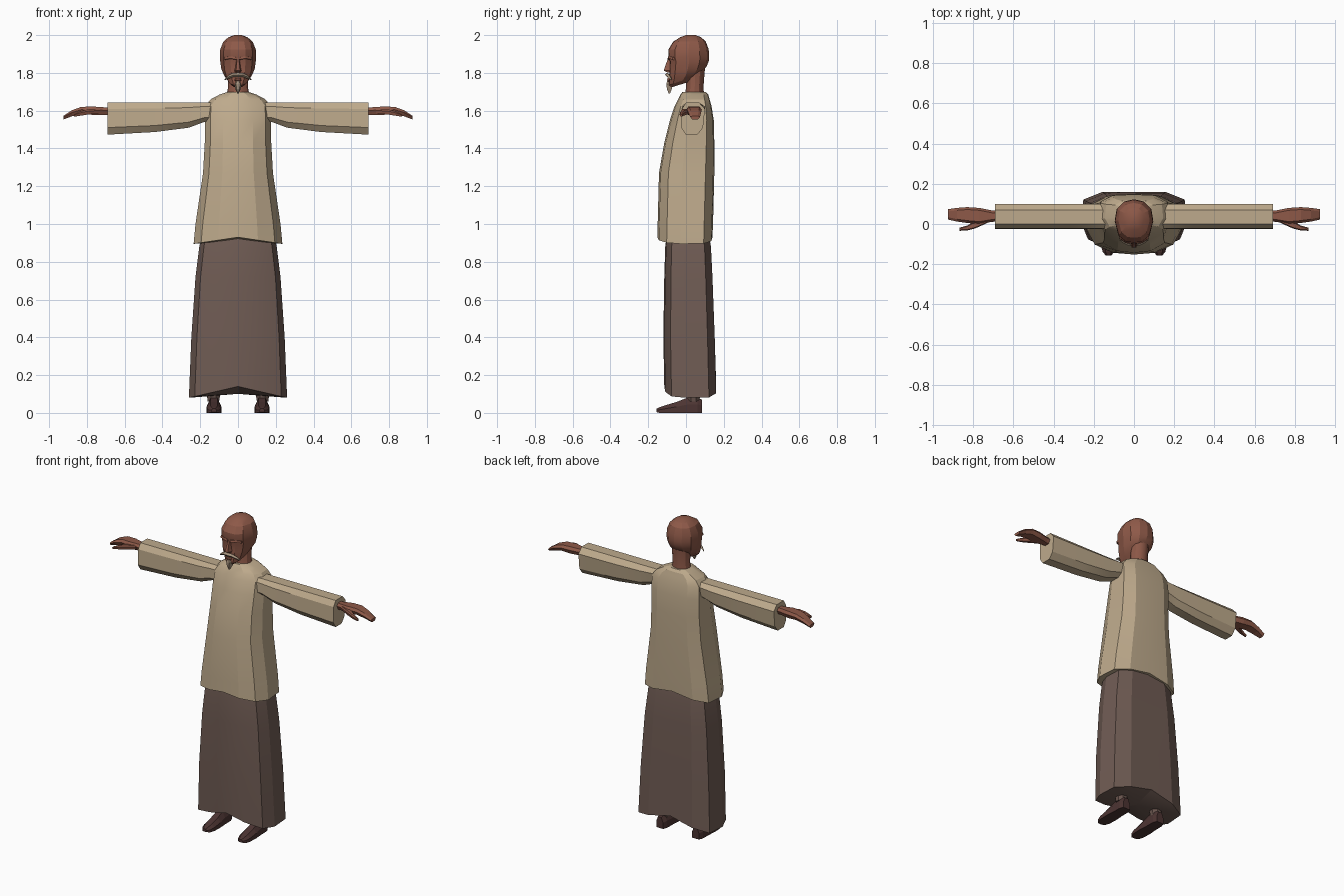
import bpy, bmesh, math
from mathutils import Vector


def lin(c):
    c /= 255
    return c / 12.92 if c <= 0.04045 else ((c + 0.055) / 1.055) ** 2.4


def mat(name, r, g, b):
    m = bpy.data.materials.new(name)
    m.diffuse_color = (lin(r), lin(g), lin(b), 1)
    return m


CLOTH = mat("tan cloth", 190, 170, 140)
SKIRT = mat("brown cloth", 112, 92, 84)
SKIN = mat("brown skin", 142, 89, 72)
SHOE = mat("dark leather", 76, 52, 50)
SOCK = mat("ankle wrap", 104, 84, 77)
WHISKER = mat("pale whiskers", 170, 150, 128)


def loft(name, rings, m, mirror=False, smooth=0):
    """Skin closed rings of points and cap both ends with fans."""
    bm = bmesh.new()
    rows = [[bm.verts.new(p) for p in r] for r in rings]
    n = len(rows[0])
    for a, b in zip(rows, rows[1:]):
        for i in range(n):
            j = (i + 1) % n
            bm.faces.new((a[i], a[j], b[j], b[i]))
    for row in (rows[0], rows[-1]):
        mid = bm.verts.new(sum((v.co for v in row), Vector()) / n)
        for i in range(n):
            bm.faces.new((row[i], row[(i + 1) % n], mid))
    if mirror:
        geo = bmesh.ops.duplicate(bm, geom=bm.verts[:] + bm.edges[:] + bm.faces[:])
        for v in geo["geom"]:
            if isinstance(v, bmesh.types.BMVert):
                v.co.x *= -1
    bmesh.ops.recalc_face_normals(bm, faces=bm.faces)
    me = bpy.data.meshes.new(name)
    bm.to_mesh(me)
    bm.free()
    me.materials.append(m)
    ob = bpy.data.objects.new(name, me)
    bpy.context.collection.objects.link(ob)
    if smooth:
        bpy.context.view_layer.objects.active = ob
        ob.select_set(True)
        bpy.ops.object.shade_smooth_by_angle(angle=math.radians(smooth))
        ob.select_set(False)
    return ob


def section(half, z, w, yf, yb, lift=0.0, tilt=0.0):
    """Symmetric ring: half holds (x, depth) as fractions, front centre to back centre.
    lift raises the centre of the hem, tilt raises the back."""
    pts = half + [(-x, d) for x, d in half[-2:0:-1]]
    return [(x * w, yf + d * (yb - yf),
             z + lift * max(0, 1 - abs(x)) + tilt * d) for x, d in pts]


# Clothes: broad front and back panels with narrow sides
BODY = [(0, 0), (.48, .02), (.88, .14), (1, .42), (.97, .86), (.6, 1), (0, 1)]
loft("skirt", [section(BODY, *r) for r in (
    (0.08, .26, -.115, .16, .06), (0.4, .247, -.12, .152), (0.72, .225, -.115, .14),
    (0.88, .205, -.11, .132), (0.95, .19, -.10, .12))], SKIRT, smooth=20)

TUNIC = [(0, 0), (.45, .03), (.83, .17), (1, .42), (.96, .84), (.6, .98), (0, 1)]
loft("tunic", [section(TUNIC, *r) for r in (
    (0.895, .235, -.152, .14, .035), (1.0, .225, -.15, .143), (1.27, .185, -.143, .15),
    (1.43, .176, -.115, .15), (1.55, .176, -.085, .147), (1.625, .172, -.06, .135),
    (1.66, .145, -.042, .125), (1.685, .098, -.03, .118), (1.70, .055, -.018, .105))],
    CLOTH, smooth=20)


# Sleeves hang lower towards the cuffs
def cuff(x, low, top=1.643):
    h = top - low
    return [(x, y, low + f * h) for y, f in (
        (0, 0), (.06, 0), (.09, .22), (.1, .8), (.07, 1), (0, 1), (-.022, .8), (-.025, .22))]


loft("sleeves", [cuff(x, z) for x, z in (
    (.12, 1.54), (.18, 1.54), (.26, 1.51), (.44, 1.487), (.692, 1.473))], CLOTH, True, 20)


# Hands: flat palms bending down at the fingertips, plus thumbs
def slab(x, y0, y1, z0, z1, c=.012):
    return [(x, y0 + c, z0), (x, y1 - c, z0), (x, y1, (z0 + z1) / 2 + .004),
            (x, y1 - c, z1), (x, y0 + c, z1), (x, y0, (z0 + z1) / 2 + .004)]


loft("hands", [slab(*r) for r in (
    (.66, .015, .065, 1.578, 1.618), (.71, .01, .068, 1.578, 1.618),
    (.77, .0, .08, 1.578, 1.622), (.83, .005, .084, 1.582, 1.62),
    (.88, .012, .08, 1.57, 1.602), (.925, .022, .074, 1.553, 1.572))], SKIN, True)
loft("thumbs", [slab(*r, .005) for r in (
    (.73, .005, .04, 1.585, 1.61), (.79, -.022, .015, 1.58, 1.608),
    (.83, -.032, -.008, 1.574, 1.598), (.868, -.034, -.018, 1.568, 1.58))], SKIN, True)

# Neck and head
ROUND = [(0, 0), (.5, .07), (.87, .25), (1, .5), (.87, .75), (.5, .93), (0, 1)]
loft("neck", [section(ROUND, *r) for r in (
    (1.66, .065, -.01, .1), (1.72, .053, .0, .092), (1.82, .055, .0, .1))], SKIN, smooth=30)
SKULL = [(0, 0), (.42, .02), (.8, .16), (1, .5), (.9, .77), (.5, .95), (0, 1)]
loft("head", [section(SKULL, *r) for r in (
    (1.722, .032, -.082, .03, 0, .035), (1.735, .055, -.092, .06, 0, .05),
    (1.765, .074, -.09, .088, 0, .045), (1.81, .088, -.088, .107, 0, .02),
    (1.86, .094, -.086, .12), (1.885, .096, -.094, .123), (1.925, .094, -.092, .12),
    (1.965, .078, -.068, .105), (1.989, .05, -.03, .08), (2.0, .02, .0, .05))],
    SKIN, smooth=22)


# Face: wedge nose and brow ridges
def box_ring(z, w, y0, y1):
    return [(-w, y1, z), (-w * .5, y0, z), (w * .5, y0, z), (w, y1, z)]


loft("nose", [box_ring(*r) for r in (
    (1.802, .02, -.098, -.07), (1.812, .022, -.118, -.07), (1.825, .018, -.114, -.07),
    (1.875, .01, -.096, -.07))], SKIN)
loft("brows", [[(x, y, z), (x, y - .012, z + .003), (x, y - .008, z + .014), (x, y + .01, z + .016)]
               for x, y, z in ((.008, -.087, 1.868), (.04, -.083, 1.874), (.072, -.062, 1.868))],
     SKIN, True)
loft("lips", [box_ring(*r) for r in (
    (1.752, .018, -.094, -.07), (1.762, .026, -.1, -.07), (1.772, .02, -.098, -.07))], SKIN)


# Drooping moustache and pointed beard
def strand(x, y, z, r):
    return [(x, y - r, z), (x, y, z + r), (x, y + r, z), (x, y, z - r)]


loft("moustache", [strand(*r) for r in (
    (0, -.101, 1.79, .011), (.025, -.098, 1.789, .011), (.05, -.088, 1.778, .009),
    (.072, -.078, 1.764, .003))], WHISKER, True)
loft("beard", [box_ring(*r) for r in (
    (1.692, .004, -.092, -.084), (1.715, .014, -.101, -.075),
    (1.74, .022, -.104, -.075), (1.757, .013, -.1, -.075))], WHISKER)


# Shoes with pointed toes, and ankles under the hem
def sole(y, w, h, z0=0.0):
    return [(.127 - w, y, z0), (.127 + w, y, z0), (.127 + w, y, z0 + h * .55),
            (.127 + w * .5, y, z0 + h), (.127 - w * .5, y, z0 + h), (.127 - w, y, z0 + h * .55)]


loft("shoes", [sole(*r) for r in (
    (.085, .024, .07), (.06, .034, .082), (.0, .035, .078), (-.05, .039, .058),
    (-.11, .037, .04), (-.14, .028, .03), (-.156, .014, .018, .004))], SHOE, True)
loft("ankles", [[(.13 + sx * w, .04 + sy * w, z) for sx, sy in
                 ((-1, -.4), (-.4, -1), (.4, -1), (1, -.4), (1, .4), (.4, 1), (-.4, 1), (-1, .4))]
                for z, w in ((.06, .03), (.1, .036), (.2, .04))], SOCK, True)
